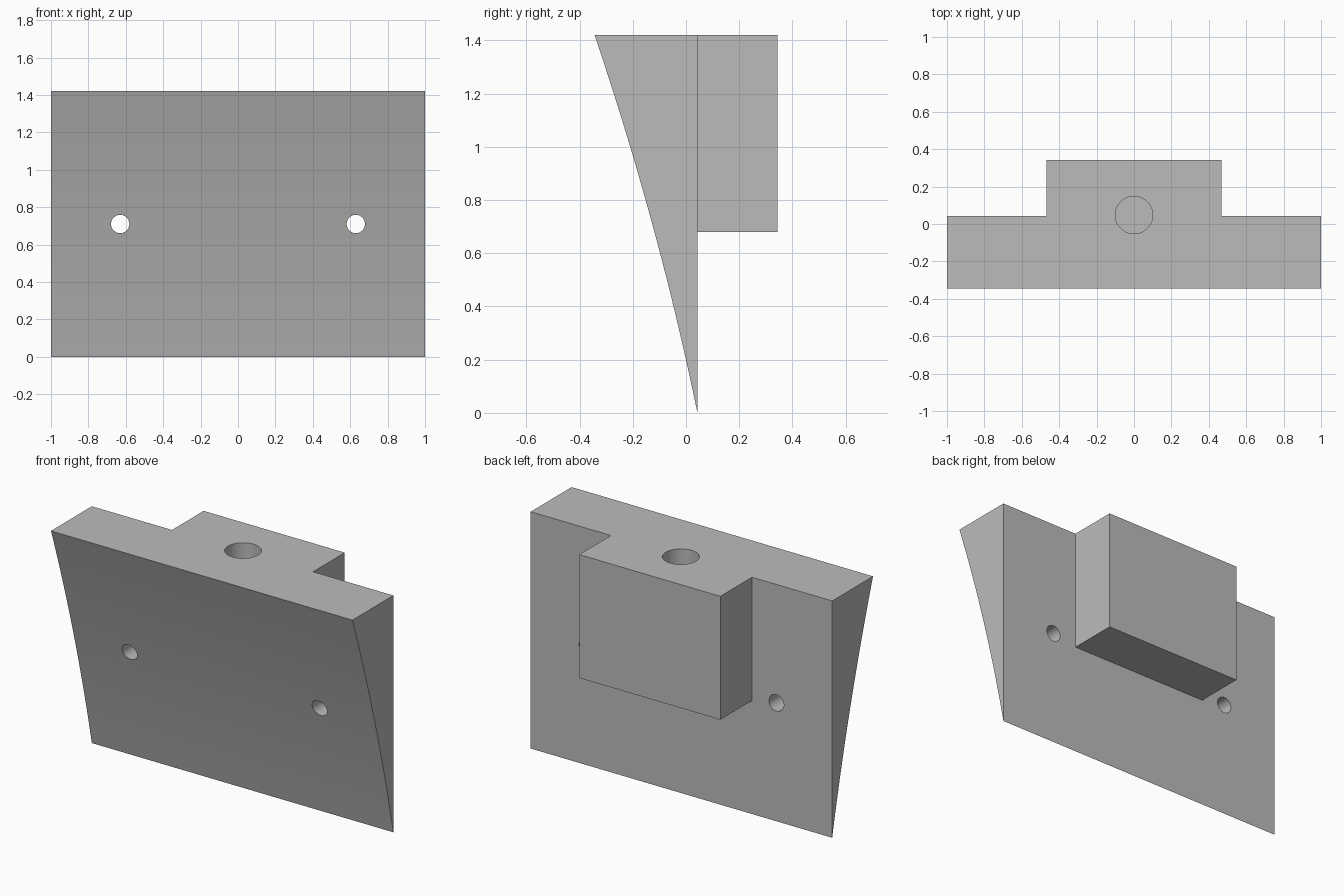
import bpy
import bmesh
from math import radians
from mathutils import Matrix

default = bpy.data.objects.get("Cube")
if default:
    bpy.data.objects.remove(default, do_unlink=True)

HEIGHT, BACK, REAR = 1.42, 0.043, 0.343
BLOCK_HALF, BLOCK_BASE = 0.468, 0.68
STEPS = 24

grey = bpy.data.materials.new("plain grey")
grey.use_nodes = True
colour = (0.5, 0.5, 0.5, 1)
grey.diffuse_color = colour
grey.node_tree.nodes["Principled BSDF"].inputs["Base Color"].default_value = colour


def make_object(name, bm):
    bmesh.ops.recalc_face_normals(bm, faces=bm.faces)
    mesh = bpy.data.meshes.new(name)
    bm.to_mesh(mesh)
    bm.free()
    mesh.materials.append(grey)
    obj = bpy.data.objects.new(name, mesh)
    bpy.context.collection.objects.link(obj)
    return obj


def extrude_profile(name, points, direction):
    bm = bmesh.new()
    face = bm.faces.new([bm.verts.new(p) for p in points])
    result = bmesh.ops.extrude_face_region(bm, geom=[face])
    verts = [v for v in result["geom"] if isinstance(v, bmesh.types.BMVert)]
    bmesh.ops.translate(bm, verts=verts, vec=direction)
    return make_object(name, bm)


def cylinder(name, radius, depth, location, tilt=0):
    bm = bmesh.new()
    bmesh.ops.create_cone(
        bm, cap_ends=True, segments=48, radius1=radius, radius2=radius, depth=depth,
        matrix=Matrix.Translation(location) @ Matrix.Rotation(radians(tilt), 4, "X"))
    obj = make_object(name, bm)
    obj.hide_render = True
    obj.hide_set(True)
    return obj


def boolean(target, other, operation):
    mod = target.modifiers.new(other.name, "BOOLEAN")
    mod.operation, mod.solver, mod.object = operation, "EXACT", other
    bpy.context.view_layer.objects.active = target
    bpy.ops.object.modifier_apply(modifier=mod.name)
    bpy.data.objects.remove(other, do_unlink=True)


# Wedge plate with a gently curved front
heights = [HEIGHT * i / STEPS for i in range(STEPS + 1)]
profile = [(-1, BACK - 0.206 * z - 0.0467 * z * z, z) for z in heights]
profile.append((-1, BACK, HEIGHT))
plate = extrude_profile("mounting_plate", profile, (2, 0, 0))

# Rear block, sunk slightly into the plate for a clean union
inner = BACK - 0.1
outline = [(-BLOCK_HALF, inner), (BLOCK_HALF, inner), (BLOCK_HALF, REAR), (-BLOCK_HALF, REAR)]
block = extrude_profile("rear_block", [(x, y, BLOCK_BASE) for x, y in outline],
                        (0, 0, HEIGHT - BLOCK_BASE))
boolean(plate, block, "UNION")

# Blind hole in the top and two screw holes through the plate
boolean(plate, cylinder("top_hole", 0.1, 1, (0, 0.048, HEIGHT)), "DIFFERENCE")
for side in (-1, 1):
    boolean(plate, cylinder("screw_hole", 0.049, 2, (side * 0.63, 0, HEIGHT / 2), 90), "DIFFERENCE")

# Smooth the curved surfaces, keep the edges crisp
bpy.ops.object.select_all(action="DESELECT")
plate.select_set(True)
bpy.context.view_layer.objects.active = plate
bpy.ops.object.shade_smooth_by_angle(angle=radians(20))
